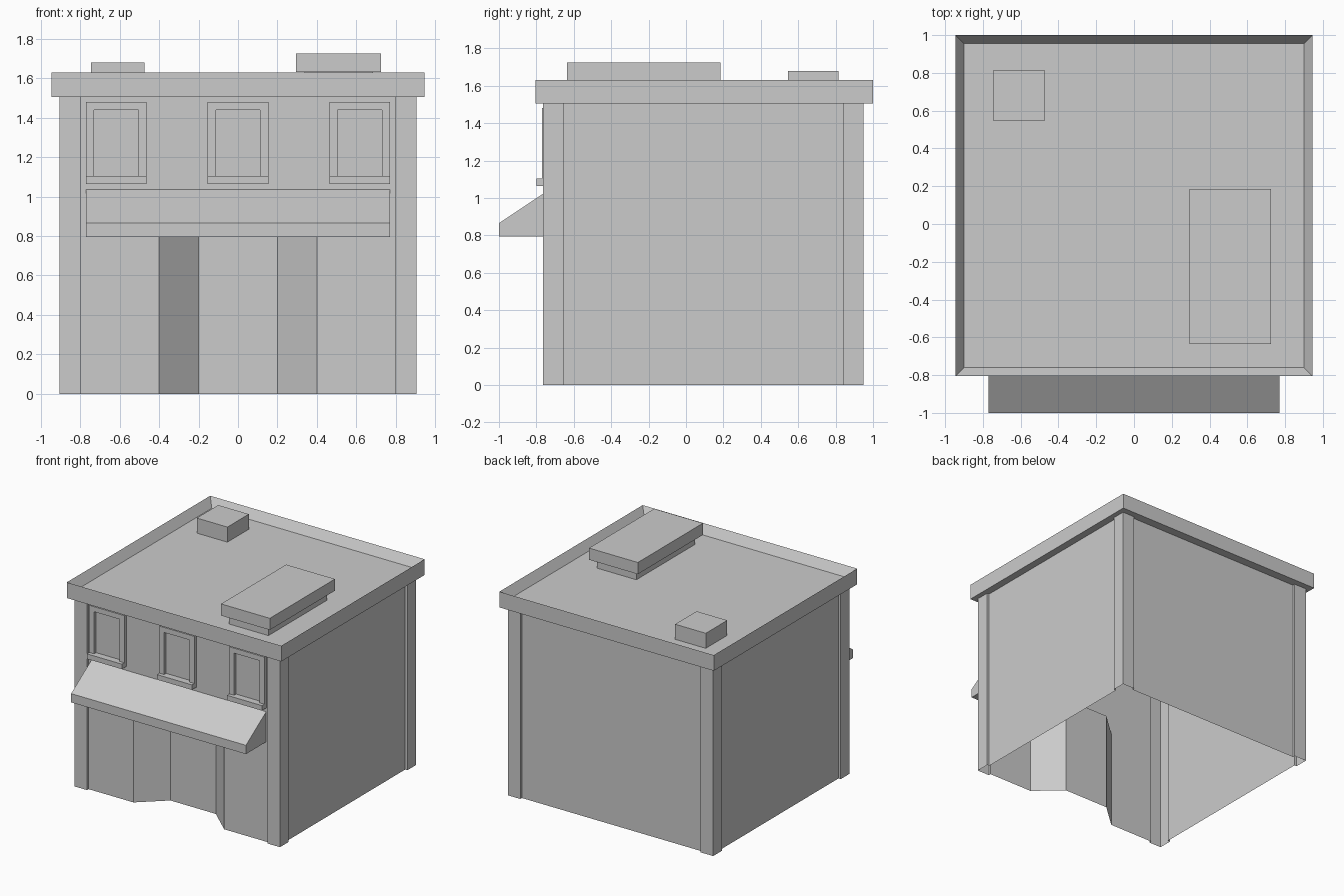
import bpy
import bmesh

if "Cube" in bpy.data.objects:
    bpy.data.objects.remove(bpy.data.objects["Cube"], do_unlink=True)

GREY = (0.6, 0.6, 0.6, 1.0)
grey = bpy.data.materials.new("plain_grey")
grey.use_nodes = True
grey.diffuse_color = GREY
grey.node_tree.nodes["Principled BSDF"].inputs["Base Color"].default_value = GREY


def finish(name, bm, tidy=True):
    if tidy:
        bmesh.ops.recalc_face_normals(bm, faces=bm.faces)
    mesh = bpy.data.meshes.new(name)
    bm.to_mesh(mesh)
    bm.free()
    mesh.materials.append(grey)
    obj = bpy.data.objects.new(name, mesh)
    bpy.context.collection.objects.link(obj)
    return obj


def add_box(bm, x, y, z):
    verts = bmesh.ops.create_cube(bm, size=1)["verts"]
    for v in verts:
        v.co = [lo + (c + 0.5) * (hi - lo) for c, (lo, hi) in zip(v.co, (x, y, z))]
    return verts


def box(name, x, y, z):
    bm = bmesh.new()
    add_box(bm, x, y, z)
    return finish(name, bm)


def skirt(bm, outline, low, high):
    """Upright open walls that follow a closed anticlockwise plan outline."""
    rings = [[bm.verts.new((x, y, z)) for x, y in outline] for z in (low, high)]
    for i in range(len(outline)):
        j = (i + 1) % len(outline)
        bm.faces.new((rings[0][i], rings[0][j], rings[1][j], rings[1][i]))


# Plan dimensions
SIDE, FRONT, BACK = 0.905, -0.765, 0.95
PILLAR, STEP = 0.11, 0.02
WALL_Y = FRONT + STEP
DOOR_Y, DOOR_TOP, WALL_TOP = -0.565, 0.8, 1.505

# Right half of the plan, front to back, with corner pillars standing proud
half = [(SIDE - PILLAR, WALL_Y), (SIDE - PILLAR, FRONT), (SIDE, FRONT),
        (SIDE, FRONT + PILLAR), (SIDE - STEP, FRONT + PILLAR),
        (SIDE - STEP, BACK - PILLAR), (SIDE, BACK - PILLAR), (SIDE, BACK),
        (SIDE - PILLAR, BACK), (SIDE - PILLAR, BACK - STEP)]
doorway = [(0.2, DOOR_Y), (0.4, WALL_Y)]


def mirrored(points):
    return points + [(-x, y) for x, y in reversed(points)]


# Walls: angled entrance recess below, flat frontage above
bm = bmesh.new()
skirt(bm, mirrored(doorway + half), 0, DOOR_TOP)
skirt(bm, mirrored(half), DOOR_TOP, WALL_TOP)
bmesh.ops.remove_doubles(bm, verts=bm.verts, dist=0.0005)
finish("walls", bm, tidy=False)

# Entrance ceiling
bm = bmesh.new()
bm.faces.new([bm.verts.new((x, y, DOOR_TOP)) for x, y in reversed(mirrored(doorway))])
finish("entrance_ceiling", bm, tidy=False)

# Roof with a raised rim around a sunken deck
bm = bmesh.new()
add_box(bm, (-0.945, 0.945), (-0.805, 1.0), (1.505, 1.63))
top = max(bm.faces, key=lambda f: f.calc_center_median().z)
bmesh.ops.inset_region(bm, faces=[top], thickness=0.064)
for v in top.verts:
    v.co.z = 1.56
finish("roof_parapet", bm)

# Rooftop units
box("roof_hatch", (-0.745, -0.475), (0.545, 0.815), (1.56, 1.68))
box("roof_unit_base", (0.337, 0.683), (-0.593, 0.143), (1.56, 1.635))
box("roof_unit_top", (0.295, 0.725), (-0.635, 0.185), (1.632, 1.725))

# Sloped awning from a side profile
profile = [(WALL_Y, 0.795), (-1.0, 0.795), (-1.0, 0.865), (WALL_Y, 1.035)]
bm = bmesh.new()
side = bm.faces.new([bm.verts.new((-0.77, y, z)) for y, z in profile])
end = bmesh.ops.extrude_face_region(bm, geom=[side])["geom"]
for v in end:
    if isinstance(v, bmesh.types.BMVert):
        v.co.x = 0.77
finish("awning", bm)

# Upper windows: a frame around a recessed pane, above a sill
for label, cx in (("right", -0.617), ("middle", 0), ("left", 0.617)):
    outer, inner = 0.154, 0.112
    frame_y = (-0.77, WALL_Y)
    bm = bmesh.new()
    for s in (-1, 1):
        add_box(bm, sorted((cx + s * inner, cx + s * outer)), frame_y, (1.065, 1.48))
    add_box(bm, (cx - inner, cx + inner), frame_y, (1.44, 1.48))
    finish(f"{label}_window_frame", bm)
    box(f"{label}_window_sill", (cx - outer, cx + outer), (-0.8, WALL_Y), (1.065, 1.105))
